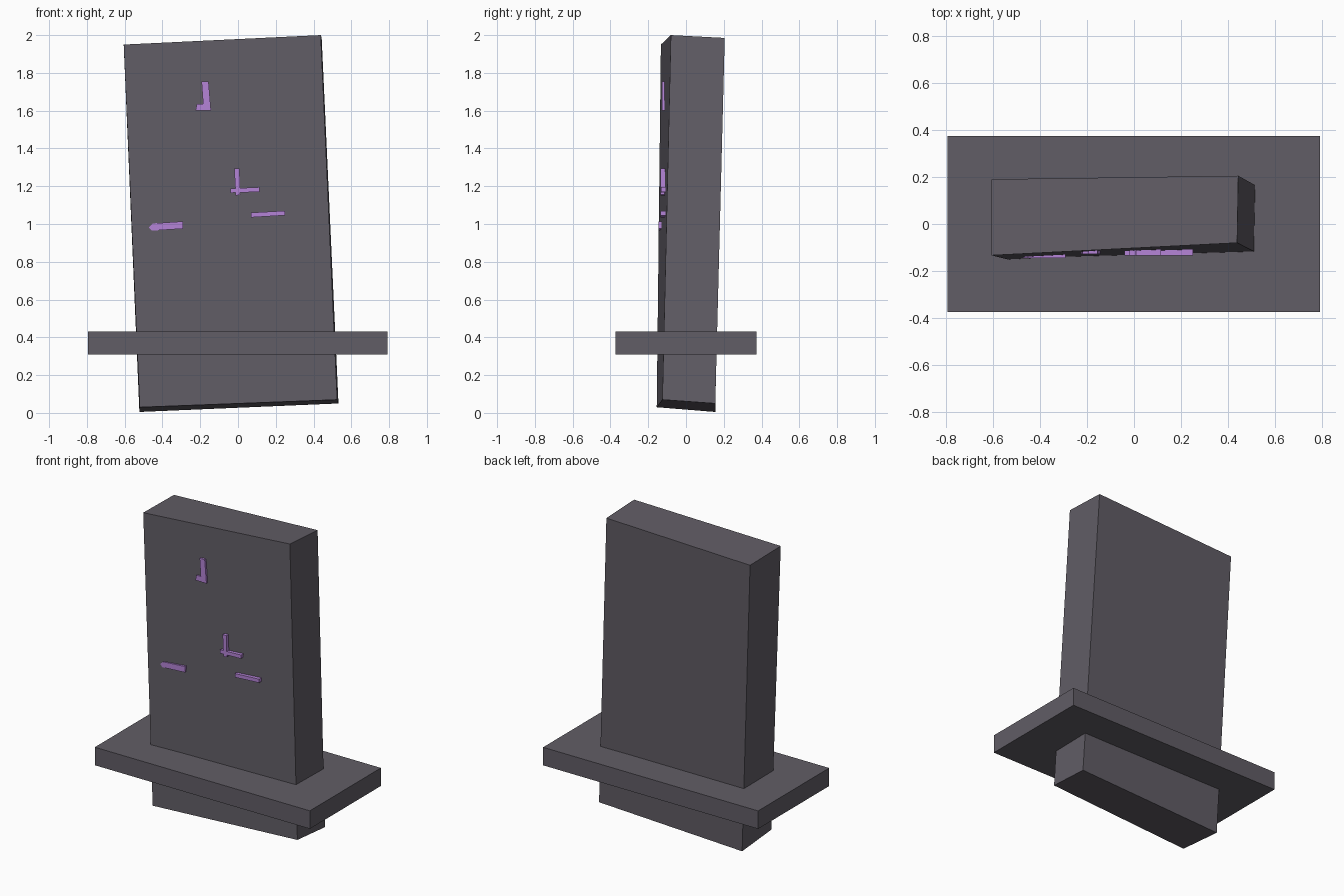
import bpy
import bmesh

cube = bpy.data.objects.get("Cube")
if cube:
    bpy.data.objects.remove(cube, do_unlink=True)


def make_material(name, colour):
    mat = bpy.data.materials.new(name)
    mat.use_nodes = True
    mat.diffuse_color = (*colour, 1)
    mat.node_tree.nodes["Principled BSDF"].inputs["Base Color"].default_value = (*colour, 1)
    return mat


stone = make_material("dark stone", (0.12, 0.11, 0.132))
violet = make_material("violet", (0.46, 0.23, 0.68))


def make_prism(name, lower, upper, mat):
    """Solid between two matching outlines."""
    bm = bmesh.new()
    a = [bm.verts.new(p) for p in lower]
    b = [bm.verts.new(p) for p in upper]
    n = len(a)
    bm.faces.new(a[::-1])
    bm.faces.new(b)
    for i in range(n):
        j = (i + 1) % n
        bm.faces.new((a[i], a[j], b[j], b[i]))
    bmesh.ops.recalc_face_normals(bm, faces=bm.faces)
    mesh = bpy.data.meshes.new(name)
    bm.to_mesh(mesh)
    bm.free()
    mesh.materials.append(mat)
    obj = bpy.data.objects.new(name, mesh)
    bpy.context.collection.objects.link(obj)
    return obj


# Leaning upright slab
make_prism("slab",
           [(-0.52, -0.155, 0.03), (0.525, -0.125, 0.07), (0.532, 0.155, 0.05), (-0.522, 0.155, 0.005)],
           [(-0.605, -0.133, 1.95), (0.438, -0.08, 2.0), (0.443, 0.205, 1.985), (-0.605, 0.19, 1.945)],
           stone)

# Horizontal plate around the foot of the slab
outline = [(-0.793, -0.374), (0.791, -0.374), (0.791, 0.374), (-0.793, 0.374)]
make_prism("base_plate", [(x, y, 0.31) for x, y in outline],
           [(x, y, 0.43) for x, y in outline], stone)


def make_mark(name, front, outline):
    """Raised bar on the slab front, outline given in x and z."""
    make_prism(name, [(x, front + 0.04, z) for x, z in outline],
               [(x, front, z) for x, z in outline], violet)


# Raised marks
make_mark("upper_mark_stem", -0.128,
          [(-0.182, 1.60), (-0.143, 1.60), (-0.156, 1.755), (-0.193, 1.755)])
make_mark("upper_mark_foot", -0.127,
          [(-0.225, 1.60), (-0.16, 1.60), (-0.16, 1.635), (-0.218, 1.635)])
make_mark("middle_mark_stem", -0.134,
          [(-0.012, 1.15), (0.012, 1.155), (0.008, 1.295), (-0.02, 1.295)])
make_mark("middle_mark_bar", -0.133,
          [(-0.04, 1.165), (0.115, 1.17), (0.115, 1.195), (-0.04, 1.188)])
make_mark("right_mark", -0.134,
          [(0.07, 1.035), (0.25, 1.046), (0.25, 1.07), (0.07, 1.06)])
make_mark("left_mark", -0.145,
          [(-0.455, 0.965), (-0.29, 0.975), (-0.29, 1.014), (-0.45, 1.003), (-0.472, 0.982)])
